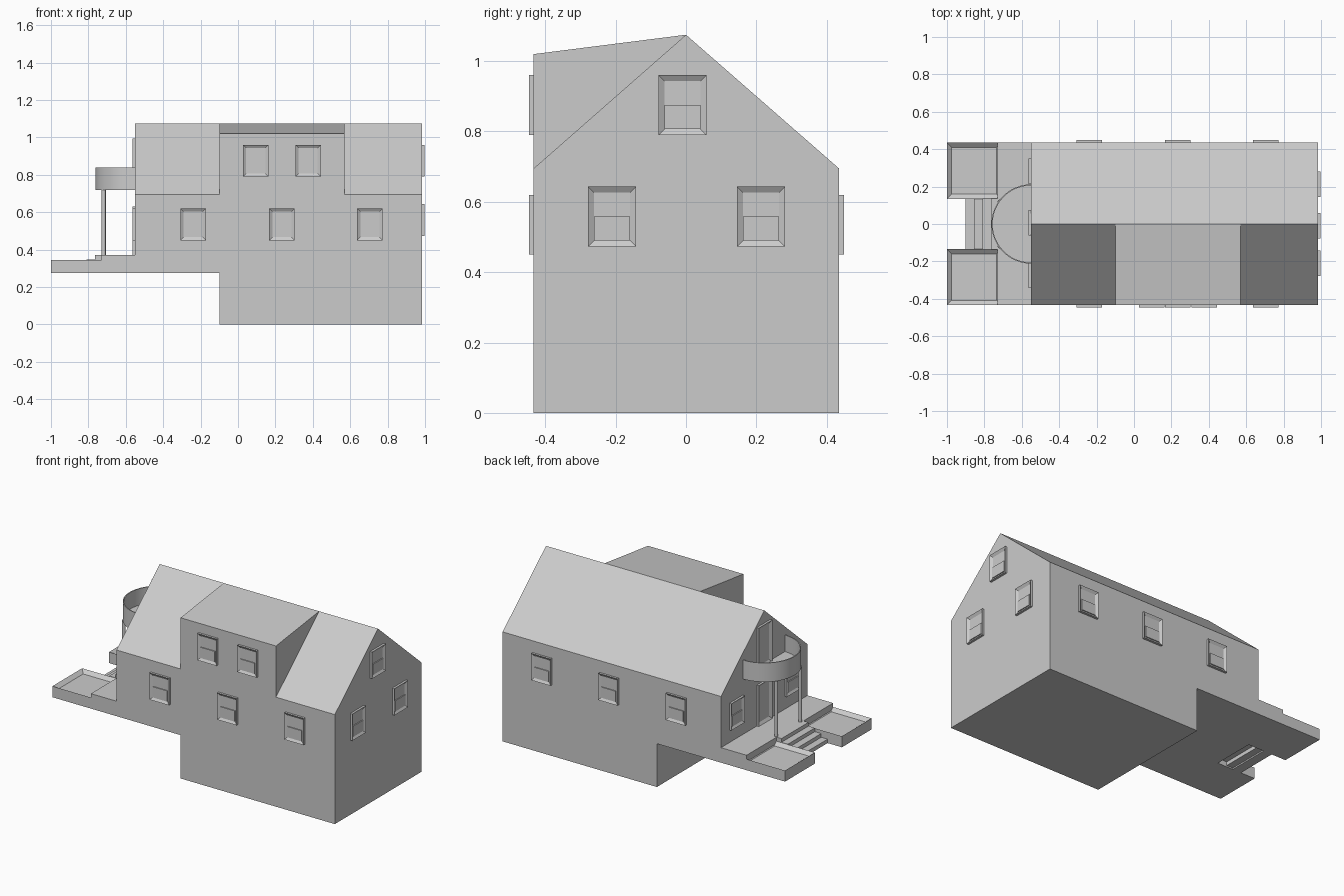
import bpy, bmesh, math
from mathutils import Matrix, Vector

if "Cube" in bpy.data.objects:
    bpy.data.objects.remove(bpy.data.objects["Cube"], do_unlink=True)

GREY = (0.6, 0.6, 0.6, 1)
mat = bpy.data.materials.new("light grey")
mat.use_nodes = True
mat.diffuse_color = GREY
mat.node_tree.nodes["Principled BSDF"].inputs["Base Color"].default_value = GREY


def finish(name, bm, smooth=False):
    bmesh.ops.recalc_face_normals(bm, faces=bm.faces)
    mesh = bpy.data.meshes.new(name)
    bm.to_mesh(mesh)
    bm.free()
    mesh.materials.append(mat)
    obj = bpy.data.objects.new(name, mesh)
    bpy.context.collection.objects.link(obj)
    if smooth:
        bpy.ops.object.select_all(action="DESELECT")
        obj.select_set(True)
        bpy.context.view_layer.objects.active = obj
        bpy.ops.object.shade_smooth_by_angle(angle=math.radians(30))
    return obj


def add_box(bm, lo, hi):
    lo, hi = Vector(lo), Vector(hi)
    m = Matrix.Translation((lo + hi) / 2) @ Matrix.Diagonal((*(hi - lo), 1))
    return bmesh.ops.create_cube(bm, size=1, matrix=m)["verts"]


def box(name, lo, hi):
    bm = bmesh.new()
    add_box(bm, lo, hi)
    return finish(name, bm)


def tray(bm, lo, hi, direction, rim, depth):
    """Box with one side inset and pushed in, leaving a raised rim."""
    add_box(bm, lo, hi)
    d = Vector(direction)
    bm.normal_update()
    face = max(bm.faces, key=lambda f: f.normal.dot(d))
    bmesh.ops.inset_region(bm, faces=[face], thickness=rim, use_even_offset=True)
    bmesh.ops.translate(bm, verts=face.verts, vec=-d * depth)


def prism(name, profile, x0, x1):
    """Extrude a y-z outline along x."""
    bm = bmesh.new()
    face = bm.faces.new([bm.verts.new((x0, y, z)) for y, z in profile])
    ext = bmesh.ops.extrude_face_region(bm, geom=[face])["geom"]
    verts = [v for v in ext if isinstance(v, bmesh.types.BMVert)]
    bmesh.ops.translate(bm, verts=verts, vec=(x1 - x0, 0, 0))
    return finish(name, bm)


W, E = -0.55, 0.983          # end walls
S, N = -0.433, 0.435         # front and back walls
BASE, EAVES, RIDGE = 0.275, 0.695, 1.075
DEPTH = 0.014                # how far frames stand out


def opening(name, side, along, z0, z1, width=0.136, sash=True):
    """Framed window or door on a wall, built facing the front then turned."""
    bm = bmesh.new()
    h = width / 2
    tray(bm, (-h, -DEPTH, z0), (h, 0, z1), (0, -1, 0), 0.017, 0.011)
    if sash:
        add_box(bm, (-h + 0.017, -0.009, z0 + 0.017),
                (h - 0.017, -0.002, (z0 + z1) / 2))
    angle, place = {
        "front": (0, (along, S, 0)),
        "right": (90, (E, along, 0)),
        "back": (180, (along, N, 0)),
        "left": (-90, (W, along, 0)),
    }[side]
    bm.transform(Matrix.Translation(place) @ Matrix.Rotation(math.radians(angle), 4, "Z"))
    finish(name, bm)


# House body, basement and dormer
prism("house_body", [(S, BASE), (N, BASE), (N, EAVES), (0, RIDGE), (S, EAVES)], W, E)
box("basement", (-0.1, S, 0), (E, N, BASE))
prism("dormer", [(S, EAVES), (S, 1.02), (0, RIDGE)], -0.1, 0.57)

# Windows on the long walls
for i, x in enumerate((-0.24, 0.235, 0.705)):
    opening(f"front_window_{i}", "front", x, 0.45, 0.62)
    opening(f"back_window_{i}", "back", x, 0.45, 0.62)
for i, x in enumerate((0.095, 0.375)):
    opening(f"dormer_window_{i}", "front", x, 0.79, 0.96)

# Windows on the plain gable
for i, y in enumerate((-0.21, 0.213)):
    opening(f"gable_window_{i}", "right", y, 0.473, 0.643)
opening("gable_attic_window", "right", -0.01, 0.79, 0.96)

# Windows and doors on the porch gable
for i, y in enumerate((-0.275, 0.283)):
    opening(f"porch_window_{i}", "left", y, 0.45, 0.62)
opening("porch_door", "left", 0.007, 0.37, 0.63, sash=False)
opening("balcony_door", "left", 0.007, 0.73, 0.995, sash=False)

# Porch deck with a planter on each side of the steps
box("porch_deck", (-0.73, S, BASE), (W, N, 0.37))
for name, y0, y1 in (("front_planter", S, -0.135), ("back_planter", 0.135, N)):
    bm = bmesh.new()
    tray(bm, (-1, y0, BASE), (-0.71, y1, 0.345), (0, 0, 1), 0.025, 0.02)
    finish(name, bm)

# Steps
bm = bmesh.new()
for i in range(4):
    x, z = -0.9 + 0.045 * i, 0.3 + 0.0235 * i
    add_box(bm, (x, -0.135, max(z - 0.04, BASE)), (min(x + 0.06, -0.73), 0.135, z))
finish("porch_steps", bm)

# Balcony: half-round floor with a thin curved parapet
R, T, SEG = 0.212, 0.006, 24


def arc(r):
    angles = [math.pi / 2 + math.pi * i / SEG for i in range(SEG + 1)]
    return [(W + r * math.cos(a), r * math.sin(a)) for a in angles]


def slab(name, outline, z0, z1):
    bm = bmesh.new()
    low = [bm.verts.new((x, y, z0)) for x, y in outline]
    high = [bm.verts.new((x, y, z1)) for x, y in outline]
    bm.faces.new(low)
    bm.faces.new(high)
    for i in range(len(low)):
        j = (i + 1) % len(low)
        bm.faces.new((low[i], low[j], high[j], high[i]))
    finish(name, bm, smooth=True)


slab("balcony_floor", arc(R - T), 0.72, 0.735)
slab("balcony_parapet", arc(R) + arc(R - T)[::-1], 0.72, 0.84)

# Columns under the balcony
for name, y in (("front_column", -0.12), ("back_column", 0.12)):
    bm = bmesh.new()
    bmesh.ops.create_cone(bm, cap_ends=True, segments=16, radius1=0.011, radius2=0.011,
                          depth=0.36, matrix=Matrix.Translation((-0.718, y, 0.54)))
    finish(name, bm, smooth=True)
